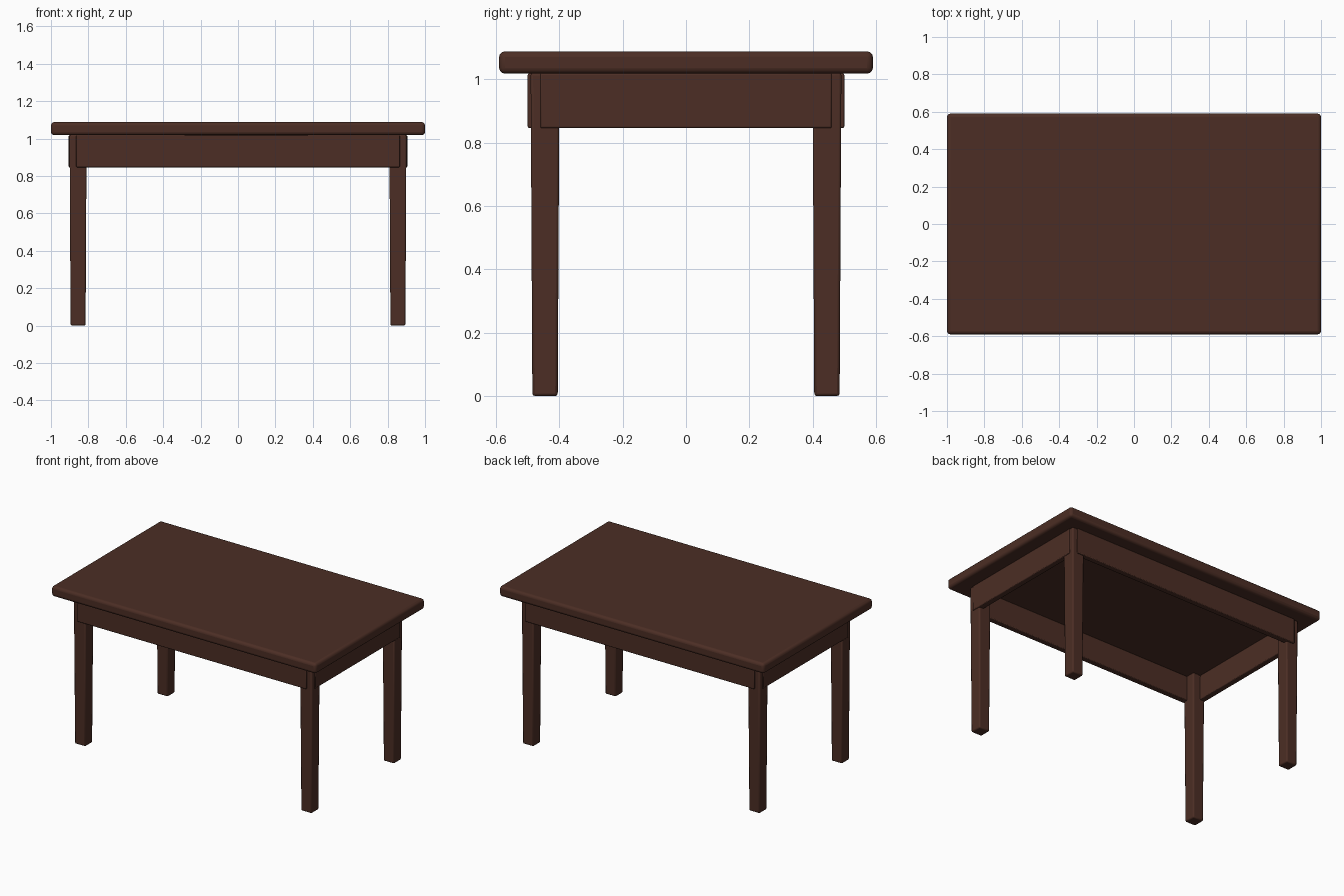
import bpy, bmesh

if "Cube" in bpy.data.objects:
    bpy.data.objects.remove(bpy.data.objects["Cube"])

wood = bpy.data.materials.new("dark brown wood")
wood.diffuse_color = (0.072, 0.027, 0.018, 1)
wood.use_nodes = True
wood.node_tree.nodes["Principled BSDF"].inputs["Base Color"].default_value = wood.diffuse_color


def box(name, centre, size, bevel, segments=3, foot_scale=1.0):
    """Bevelled box; foot_scale tapers the lower end."""
    bm = bmesh.new()
    bmesh.ops.create_cube(bm, size=1)
    for v in bm.verts:
        k = foot_scale if v.co.z < 0 else 1.0
        v.co.x *= size[0] * k
        v.co.y *= size[1] * k
        v.co.z *= size[2]
    mesh = bpy.data.meshes.new(name)
    bm.to_mesh(mesh)
    bm.free()
    mesh.materials.append(wood)
    ob = bpy.data.objects.new(name, mesh)
    ob.location = centre
    bpy.context.collection.objects.link(ob)
    mod = ob.modifiers.new("rounded edges", 'BEVEL')
    mod.width = bevel
    mod.segments = segments
    mod.limit_method = 'NONE'
    bpy.ops.object.select_all(action='DESELECT')
    ob.select_set(True)
    bpy.context.view_layer.objects.active = ob
    bpy.ops.object.shade_smooth_by_angle()
    return ob


# Table top
box("table_top", (0, 0, 1.053), (2.0, 1.18, 0.07), 0.018)

# Long aprons, front and back
for side, s in (("front", -1), ("back", 1)):
    box(side + "_apron", (0, s * 0.48, 0.932), (1.73, 0.04, 0.172), 0.005, 2)

# Short aprons, left and right
for side, s in (("left", -1), ("right", 1)):
    box(side + "_apron", (s * 0.885, 0, 0.932), (0.04, 0.92, 0.172), 0.005, 2)

# Tapered legs
for fb, sy in (("front", -1), ("back", 1)):
    for lr, sx in (("left", -1), ("right", 1)):
        box(f"{fb}_{lr}_leg", (sx * 0.855, sy * 0.445, 0.51),
            (0.091, 0.091, 1.02), 0.008, 2, foot_scale=0.88)
